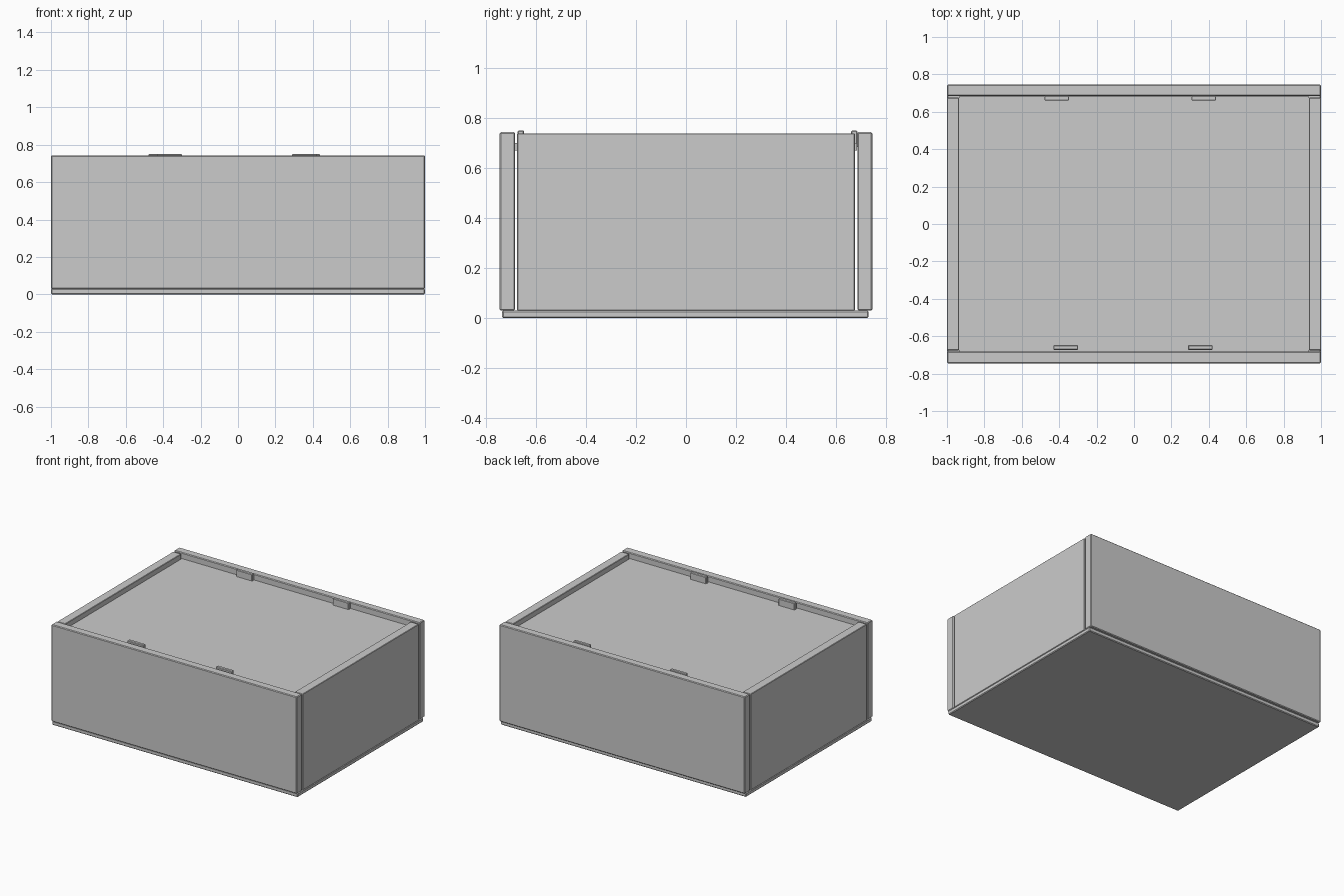
import bpy

if "Cube" in bpy.data.objects:
    bpy.data.objects.remove(bpy.data.objects["Cube"])


def box(name, x0, x1, y0, y1, z0, z1, bevel=0.005):
    """Axis-aligned panel with a small chamfer."""
    bpy.ops.mesh.primitive_cube_add(
        size=1, location=((x0 + x1) / 2, (y0 + y1) / 2, (z0 + z1) / 2))
    ob = bpy.context.object
    ob.name = name
    ob.scale = (x1 - x0, y1 - y0, z1 - z0)
    bpy.ops.object.transform_apply(location=False, rotation=False, scale=True)
    if bevel:
        m = ob.modifiers.new("chamfer", 'BEVEL')
        m.width = bevel
        m.segments = 1
    return ob


# base board
box("base_panel", -1, 1, -0.735, 0.73, 0, 0.03)

# front and back boards run the full width
box("front_panel", -1, 1, -0.745, -0.683, 0.03, 0.743)
box("back_panel", -1, 1, 0.685, 0.745, 0.03, 0.743)

# side boards sit between them with a narrow gap
for name, s in (("left_panel", -1), ("right_panel", 1)):
    a, b = sorted((s * 0.935, s))
    box(name, a, b, -0.675, 0.675, 0.03, 0.738, 0.003)

# recessed lid inside the rim
box("inset_lid", -0.935, 0.935, -0.683, 0.683, 0.67, 0.70, 0)

# small clips along the front and back inner faces
for i, x in enumerate((-0.365, 0.355)):
    box(f"front_clip_{i + 1}", x - 0.066, x + 0.066, -0.673, -0.647, 0.68, 0.75, 0.004)
for i, x in enumerate((-0.413, 0.373)):
    box(f"back_clip_{i + 1}", x - 0.066, x + 0.066, 0.66, 0.685, 0.68, 0.75, 0.004)
